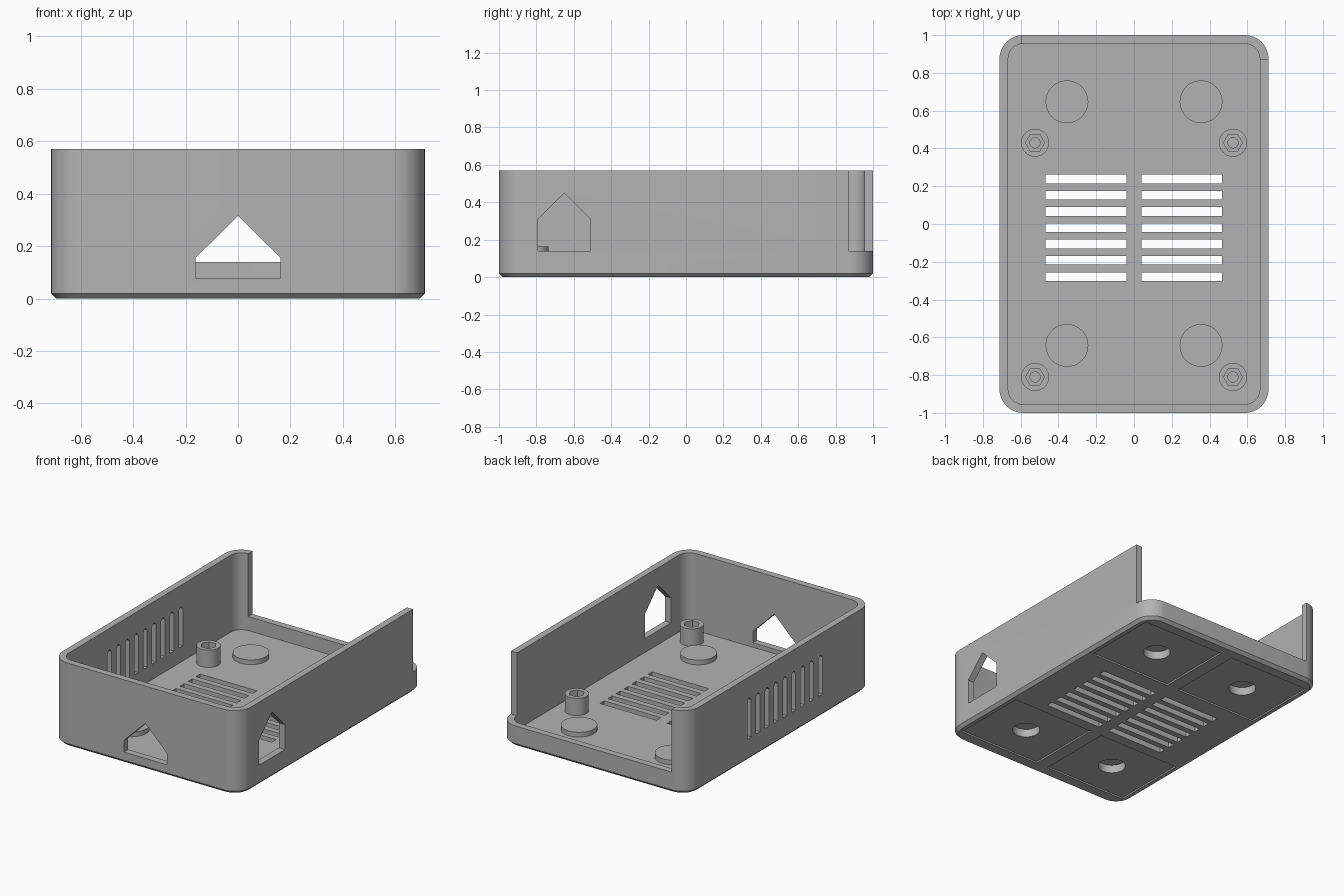
import bpy, bmesh
from math import sin, cos, pi, radians

cube = bpy.data.objects.get("Cube")
if cube:
    bpy.data.objects.remove(cube, do_unlink=True)

grey = bpy.data.materials.new("plain_grey")
grey.use_nodes = True
grey.diffuse_color = (0.45, 0.45, 0.45, 1)
grey.node_tree.nodes["Principled BSDF"].inputs["Base Color"].default_value = grey.diffuse_color

HX, HY, TOP, WALL, R = 0.712, 1.0, 0.57, 0.046, 0.125
FLOOR = 0.045


def loft(bm, rings):
    """Closed solid through matching rings of points."""
    loops = [[bm.verts.new(p) for p in ring] for ring in rings]
    n = len(loops[0])
    for a, b in zip(loops, loops[1:]):
        for i in range(n):
            j = (i + 1) % n
            bm.faces.new((a[i], a[j], b[j], b[i]))
    bm.faces.new(loops[0][::-1])
    bm.faces.new(loops[-1])


def finish(name, solids):
    """One object from a list of lofted solids."""
    bm = bmesh.new()
    for rings in solids:
        loft(bm, rings)
    bmesh.ops.recalc_face_normals(bm, faces=bm.faces)
    mesh = bpy.data.meshes.new(name)
    bm.to_mesh(mesh)
    bm.free()
    mesh.materials.append(grey)
    obj = bpy.data.objects.new(name, mesh)
    bpy.context.collection.objects.link(obj)
    return obj


def rounded(inset, z, steps=12):
    r = R - inset
    ring = []
    for k, (sx, sy) in enumerate([(1, 1), (-1, 1), (-1, -1), (1, -1)]):
        for i in range(steps + 1):
            a = pi / 2 * (k + i / steps)
            ring.append((sx * (HX - R) + r * cos(a), sy * (HY - R) + r * sin(a), z))
    return ring


def disc(x, y, r, z0, z1, n=48):
    return [[(x + r * cos(2 * pi * i / n), y + r * sin(2 * pi * i / n), z)
             for i in range(n)] for z in (z0, z1)]


def box(x0, x1, y0, y1, z0, z1):
    return [[(x0, y0, z), (x1, y0, z), (x1, y1, z), (x0, y1, z)] for z in (z0, z1)]


def gable(c, half, base, eaves, peak):
    return [(c - half, base), (c + half, base), (c + half, eaves), (c, peak), (c - half, eaves)]


def cut(obj, solids):
    cutter = finish("cutter", solids)
    cutter.hide_render = True
    mod = obj.modifiers.new("cut", "BOOLEAN")
    mod.operation, mod.solver, mod.object = "DIFFERENCE", "EXACT", cutter
    with bpy.context.temp_override(object=obj, active_object=obj, selected_objects=[obj]):
        bpy.ops.object.modifier_apply(modifier=mod.name)
    bpy.data.objects.remove(cutter, do_unlink=True)


# Open tray with a bevelled lower rim
tray = finish("case_tray", [[rounded(0.02, 0), rounded(0, 0.02), rounded(0, TOP)]])
cut(tray, [[rounded(WALL, FLOOR), rounded(WALL, TOP + 0.1)]])

# Lowered back wall, open round the left corner
cut(tray, [box(-0.592, 1, 0.872, 1.2, 0.14, 1)])

# Gabled openings in the front and left walls
front = gable(0, 0.162, 0.076, 0.155, 0.315)
cut(tray, [[[(x, y, z) for x, z in front] for y in (-1.1, -0.9)]])
side = gable(-0.65, 0.14, 0.14, 0.31, 0.45)
cut(tray, [[[(x, y, z) for y, z in side] for x in (0.6, 0.8)]])

# Upright vents in the right wall
vents = [gable(-0.05 + 0.096 * i, 0.021, 0.15, 0.405, 0.426) for i in range(-4, 5)]
cut(tray, [[[(x, y, z) for y, z in v] for x in (-0.8, -0.6)] for v in vents])

# Two columns of floor vents
cut(tray, [box(x, x + 0.428, y - 0.023, y + 0.023, -0.1, 0.1)
           for x in (-0.469, 0.039) for y in [-0.02 + 0.0862 * i for i in range(-3, 4)]])

# Shallow rectangular recesses and round pockets underneath
pads = [(x, y) for x in (-0.355, 0.355) for y in (-0.643, 0.647)]
cut(tray, [box(x - 0.31, x + 0.31, y - 0.265, y + 0.265, -0.1, 0.01) for x, y in pads])
cut(tray, [disc(x, y, 0.086, -0.1, 0.1) for x, y in pads])
parts = [tray]

# Raised caps over the pockets
for i, (x, y) in enumerate(pads):
    cap = finish(f"pocket_cap_{i + 1}", [disc(x, y, 0.113, FLOOR, 0.077)])
    cut(cap, [disc(x, y, 0.086, 0, 0.065)])
    parts.append(cap)

# Standoffs with a hexagonal socket and a screw hole
for i, (x, y) in enumerate((x, y) for x in (-0.524, 0.524) for y in (-0.81, 0.43)):
    post = finish(f"standoff_{i + 1}", [disc(x, y, 0.074, FLOOR, 0.163)])
    cut(post, [disc(x, y, 0.05, 0.115, 0.3, 6)])
    cut(post, [disc(x, y, 0.027, 0.05, 0.3, 24)])
    parts.append(post)

# Smooth round walls, sharp edges kept
bpy.ops.object.select_all(action="DESELECT")
for obj in parts:
    obj.select_set(True)
bpy.context.view_layer.objects.active = tray
bpy.ops.object.shade_smooth_by_angle(angle=radians(30))
